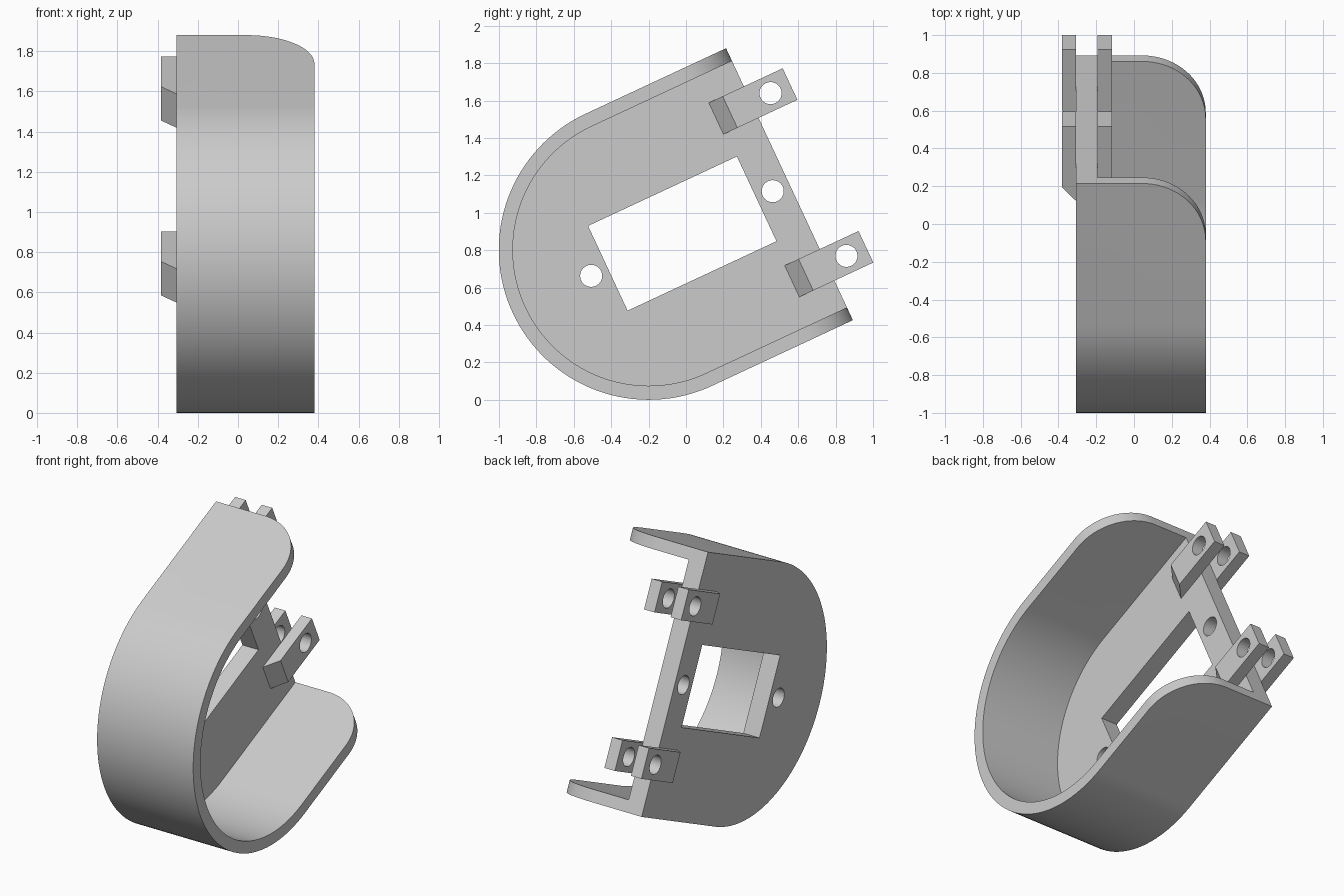
import bpy, bmesh, math
from mathutils import Vector

old = bpy.data.objects.get("Cube")
if old:
    bpy.data.objects.remove(old, do_unlink=True)

TILT = math.radians(25)
CENTRE = Vector((0, -0.199, 0.802))
R, WALL, END = 0.802, 0.075, 0.83          # outer radius, wall thickness, open end
BACK, PLATE, OPEN = -0.307, -0.192, 0.38   # x of plate back, plate inside, wall rim
HOLE, CORNER = 0.059, 0.335

grey = bpy.data.materials.new("light grey")
grey.use_nodes = True
grey.diffuse_color = (0.6, 0.6, 0.6, 1)
grey.node_tree.nodes["Principled BSDF"].inputs["Base Color"].default_value = (0.6, 0.6, 0.6, 1)


def prism(name, points, axis, lo, hi):
    """Extrude a 2D outline: (y, z) along x, or (x, y) along z."""
    bm = bmesh.new()
    place = (lambda a, b: (lo, a, b)) if axis == "x" else (lambda a, b: (a, b, lo))
    face = bm.faces.new([bm.verts.new(place(a, b)) for a, b in points])
    new = bmesh.ops.extrude_face_region(bm, geom=[face])["geom"]
    step = Vector((hi - lo, 0, 0)) if axis == "x" else Vector((0, 0, hi - lo))
    bmesh.ops.translate(bm, vec=step, verts=[v for v in new if isinstance(v, bmesh.types.BMVert)])
    bmesh.ops.recalc_face_normals(bm, faces=bm.faces)
    mesh = bpy.data.meshes.new(name)
    bm.to_mesh(mesh)
    bm.free()
    mesh.materials.append(grey)
    obj = bpy.data.objects.new(name, mesh)
    bpy.context.collection.objects.link(obj)
    return obj


def arc(cx, cy, r, start, end, n):
    angles = [math.radians(start + (end - start) * i / n) for i in range(n + 1)]
    return [(cx + r * math.cos(a), cy + r * math.sin(a)) for a in angles]


def u_shape(r, end):
    return arc(0, 0, r, 90, 270, 64) + [(end, -r), (end, r)]


def box(y0, y1, z0, z1):
    return [(y0, z0), (y1, z0), (y1, z1), (y0, z1)]


def cut(obj, cutter):
    mod = obj.modifiers.new("cut", "BOOLEAN")
    mod.operation, mod.solver, mod.object = "DIFFERENCE", "EXACT", cutter
    bpy.context.view_layer.objects.active = obj
    bpy.ops.object.modifier_apply(modifier=mod.name)
    bpy.data.objects.remove(cutter, do_unlink=True)


def drill(obj, y, z):
    cut(obj, prism("drill", arc(y, z, HOLE, 0, 348.75, 31), "x", -0.6, 0))


# U-shaped shell with a closed plate on one side
shell = prism("shell", u_shape(R, END), "x", BACK, OPEN)
cut(shell, prism("hollow", u_shape(R - WALL, 1.2), "x", PLATE, 0.6))

# Rounded free corners of the wall
edge = arc(OPEN - CORNER, END - CORNER, CORNER, 0, 90, 32)
outside = [(OPEN - CORNER, 1.2), (0.6, 1.2), (0.6, END - CORNER)]
cut(shell, prism("corner", edge + outside, "z", -1, 1))

# Window and screw holes in the plate
cut(shell, prism("window", box(-0.24, 0.638, -0.247, 0.253), "x", -0.6, 0))
for y in (-0.338, 0.733):
    drill(shell, y, 0.004)

# Paired hinge lugs on both faces of the plate
parts = [shell]
for level, z in (("upper", 0.484), ("lower", -0.476)):
    for side, base, direction in (("outer", BACK, -1), ("inner", PLATE, 1)):
        tip = base + direction * 0.075
        outline = [(base, 0.623), (tip, 0.705), (tip, 1.059), (base, 1.059)]
        lug = prism(f"{level}_{side}_lug", outline, "z", z - 0.093, z + 0.093)
        drill(lug, 0.944, z)
        parts.append(lug)

# Tilt everything and shade curved faces smooth
for obj in parts:
    obj.rotation_euler = (TILT, 0, 0)
    obj.location = CENTRE
    bpy.ops.object.select_all(action="DESELECT")
    obj.select_set(True)
    bpy.context.view_layer.objects.active = obj
    bpy.ops.object.shade_smooth_by_angle(angle=math.radians(30))
